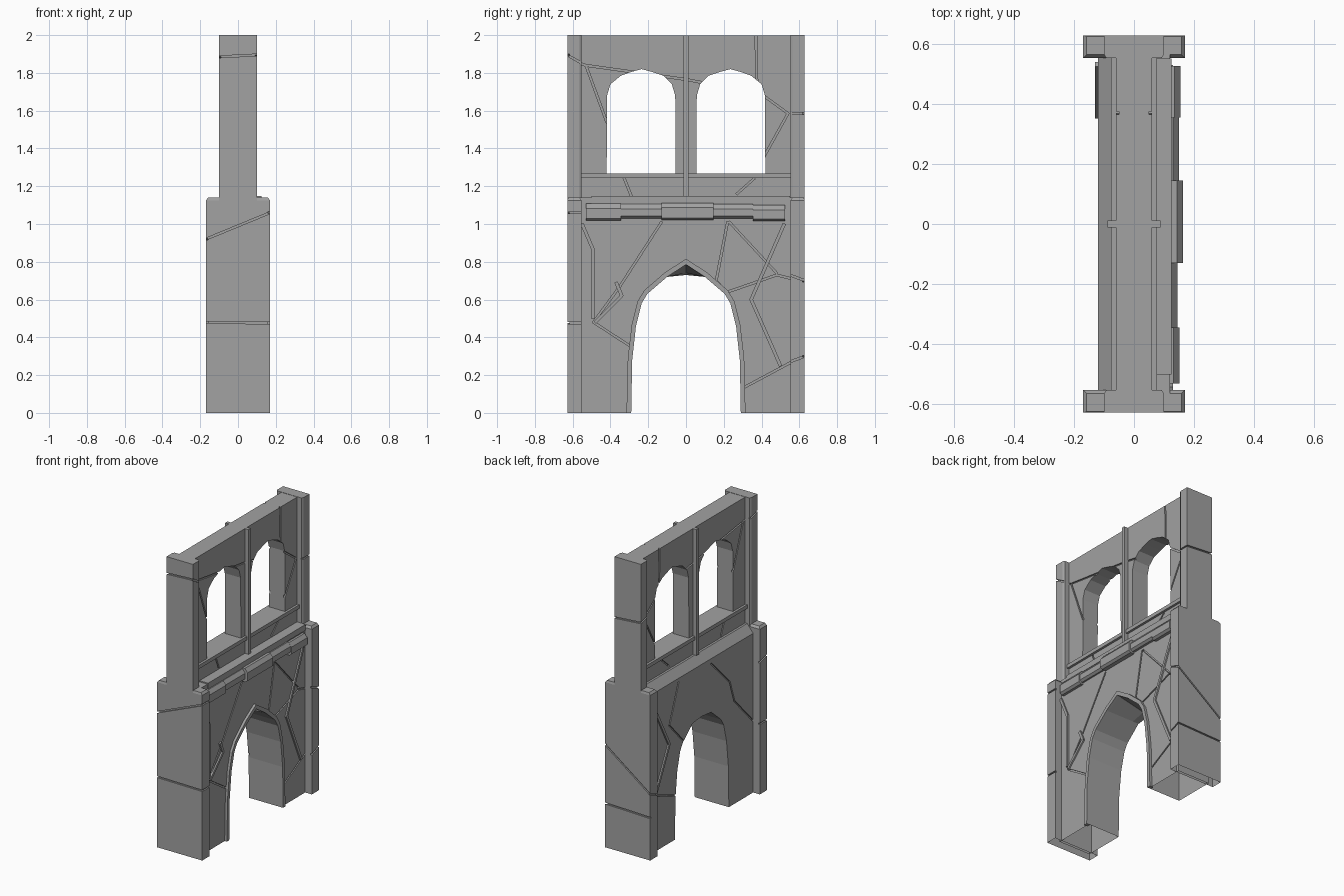
import bpy, bmesh, math
from mathutils import Matrix, Vector

if "Cube" in bpy.data.objects:
    bpy.data.objects.remove(bpy.data.objects["Cube"])

stone = bpy.data.materials.new("grey_stone")
stone.diffuse_color = (0.36, 0.36, 0.36, 1)
stone.use_nodes = True
stone.node_tree.nodes["Principled BSDF"].inputs["Base Color"].default_value = stone.diffuse_color


def finish(bm, name):
    bmesh.ops.recalc_face_normals(bm, faces=bm.faces)
    me = bpy.data.meshes.new(name)
    bm.to_mesh(me)
    bm.free()
    me.materials.append(stone)
    ob = bpy.data.objects.new(name, me)
    bpy.context.collection.objects.link(ob)
    return ob


def loft(bm, sections):
    """Skin a list of equal-length closed loops and cap both ends."""
    rings = [[bm.verts.new(p) for p in s] for s in sections]
    n = len(rings[0])
    for a, b in zip(rings, rings[1:]):
        for i in range(n):
            j = (i + 1) % n
            bm.faces.new((a[i], a[j], b[j], b[i]))
    bm.faces.new(rings[0])
    bm.faces.new(rings[-1])


def prism(bm, pts, x0, x1):
    loft(bm, [[(x, y, z) for y, z in pts] for x in (x0, x1)])


def box(bm, x0, x1, y0, y1, z0, z1):
    prism(bm, [(y0, z0), (y1, z0), (y1, z1), (y0, z1)], x0, x1)


def bar(bm, axis, s, p, q, w=0.01, d=0.01):
    """Thin bar from p to q lying on the plane axis = s, half sunk in it."""
    p3, q3 = [Vector((s, *v)) if axis == 'x' else Vector((v[0], s, v[1])) for v in (p, q)]
    along = (q3 - p3).normalized()
    out = Vector((1, 0, 0)) if axis == 'x' else Vector((0, 1, 0))
    side = along.cross(out)
    e = along * 0.003
    loft(bm, [[c + side * a * w / 2 + out * b * d for a, b in ((-1, -1), (1, -1), (1, 1), (-1, 1))]
              for c in (p3 - e, q3 + e)])


def carve(ob, *cutters):
    """Subtract the cutters, then open the underside."""
    for c in cutters:
        m = ob.modifiers.new("cut", 'BOOLEAN')
        m.operation, m.object, m.solver, m.use_self = 'DIFFERENCE', c, 'EXACT', True
    dg = bpy.context.evaluated_depsgraph_get()
    me = bpy.data.meshes.new_from_object(ob.evaluated_get(dg))
    ob.modifiers.clear()
    ob.data = me
    for c in cutters:
        bpy.data.objects.remove(c)
    bm = bmesh.new()
    bm.from_mesh(me)
    low = [f for f in bm.faces if all(v.co.z < 0.001 for v in f.verts)]
    bmesh.ops.delete(bm, geom=low, context='FACES')
    bm.to_mesh(me)
    bm.free()


def cracks(lines):
    bm = bmesh.new()
    for axis, s, *pts in lines:
        for p, q in zip(pts, pts[1:]):
            bar(bm, axis, s, p, q)
    ob = finish(bm, "crack_cutter")
    ob.hide_render = True
    return ob


def mirrored(half):
    """Left side points up to the apex, then mirrored down the right."""
    return [(-y, z) for y, z in half] + [(y, z) for y, z in half[-2::-1]]


inner = mirrored([(.29, 0), (.285, .28), (.265, .46), (.235, .58), (.205, .63), (.10, .72), (0, .785)])
outer = mirrored([(.315, 0), (.308, .29), (.287, .47), (.257, .59), (.22, .65), (.11, .745), (0, .815)])

# Lower wall with pointed arch; the back crown is lower and its top edge slopes
def wall_section(x, top, t):
    cap = .785 - .055 * t
    return ([(x, -.57, 0)] + [(x, y, min(z, cap)) for y, z in inner]
            + [(x, .57, 0), (x, .57, top), (x, -.57, top)])

bm = bmesh.new()
loft(bm, [wall_section(-.12, 1.085, 1), wall_section(-.075, 1.14, .8), wall_section(.12, 1.14, 0)])
lower_wall = finish(bm, "lower_wall")
carve(lower_wall, cracks([
    ('x', .12, (-.13, 1.01), (-.35, .67), (-.49, .48), (-.29, .35)),
    ('x', .12, (.22, 1.01), (.16, .7), (.22, .64), (.48, .73), (.56, .71)),
    ('x', .12, (.23, 1.01), (.48, .74)),
    ('x', .12, (.28, .12), (.56, .27)),
    ('x', -.12, (-.1, 1.05), (-.3, .85), (-.35, .7), (-.56, .48)),
    ('x', -.12, (.25, 1.06), (.35, .8), (.2, .64)),
    ('x', -.12, (.56, .4), (.28, .3)),
]))

# Raised trim round the front of the arch
bm = bmesh.new()
for i in range(len(inner) - 1):
    prism(bm, [inner[i], inner[i + 1], outer[i + 1], outer[i]], .11, .137)
finish(bm, "arch_trim")

# Bent rib strips on the spandrels
bm = bmesh.new()
for x, paths in ((.12, (((.52, 1.0), (.345, .6), (.5, .25)),
                        ((-.55, 1.0), (-.49, .86), (-.49, .5)),
                        ((-.48, .48), (-.34, .62), (-.37, .69)))),
                 (-.12, (((.53, 1.0), (.36, .68), (.5, .4)),))):
    for path in paths:
        for p, q in zip(path, path[1:]):
            bar(bm, 'x', x, p, q, .018, .01)
finish(bm, "spandrel_ribs")

# End pillars: broad lower stage with bevelled cap, narrower upper stage
def rect(x, y0, y1, z):
    return [(-x, y0, z), (x, y0, z), (x, y1, z), (-x, y1, z)]

for s, side in ((-1, "front"), (1, "rear")):
    bm = bmesh.new()
    a, b = s * .552, s * .628
    loft(bm, [rect(.17, a, b, 0), rect(.17, a, b, 1.125), rect(.158, a + s * .012, b - s * .004, 1.14)])
    low = finish(bm, side + "_lower_pillar")
    bm = bmesh.new()
    xs = [(-.10, b), (.10, b), (.10, s * .565), (.092, a), (-.092, a), (-.10, s * .565)]
    loft(bm, [[(x, y, z) for x, y in xs] for z in (1.1, 2)])
    up = finish(bm, side + "_upper_pillar")
    if s < 0:
        carve(low, cracks([('y', b, (-.17, .92), (.17, 1.06)), ('y', b, (-.17, .48), (.17, .475)),
                           ('x', .17, (-.63, 1.06), (-.55, 1.06)), ('x', .17, (-.63, .475), (-.55, .475)),
                           ('x', -.17, (-.63, .92), (-.55, .9)), ('x', -.17, (-.63, .48), (-.55, .48))]))
        carve(up, cracks([('y', b, (-.1, 1.885), (.1, 1.895)), ('x', .1, (-.63, 1.895), (-.55, 1.85)),
                          ('x', -.1, (-.63, 1.885), (-.55, 1.86))]))
    else:
        carve(low, cracks([('y', b, (-.17, .45), (.17, .7)), ('y', b, (-.17, .29), (.17, .3)),
                           ('x', .17, (.63, .7), (.55, .73)), ('x', .17, (.63, .3), (.55, .27)),
                           ('x', -.17, (.63, .45), (.55, .42))]))
        carve(up, cracks([('y', b, (-.1, 1.6), (.1, 1.585)), ('x', .1, (.63, 1.585), (.55, 1.585)),
                          ('x', -.1, (.63, 1.6), (.55, 1.62))]))

# Upper wall with two round-headed windows
bm = bmesh.new()
box(bm, -.06, .06, -.57, .57, 1.1, 1.998)
upper_wall = finish(bm, "upper_wall")
window = [(.42, 1.26), (.418, 1.68), (.40, 1.74), (.345, 1.785), (.29, 1.805), (.235, 1.82),
          (.18, 1.805), (.12, 1.785), (.075, 1.74), (.057, 1.68), (.055, 1.26)]
bm = bmesh.new()
for s in (-1, 1):
    prism(bm, [(s * y, z) for y, z in window], -.3, .3)
windows = finish(bm, "window_cutter")
windows.hide_render = True
lines = []
for x in (.06, -.06):
    lines += [('x', x, (-.56, 1.85), (-.53, 1.84), (0, 1.765), (.08, 1.75)),
              ('x', x, (-.53, 1.84), (-.42, 1.54)),
              ('x', x, (.37, 2), (.375, 1.76)),
              ('x', x, (.41, 1.68), (.54, 1.585), (.415, 1.36)),
              ('x', x, (-.33, 1.25), (-.29, 1.15)),
              ('x', x, (.36, 1.24), (.27, 1.16))]
carve(upper_wall, windows, cracks(lines))

# Centre mullion on both faces
bm = bmesh.new()
for s in (-1, 1):
    box(bm, s * .05, s * .088, -.012, .012, 1.14, 1.998)
finish(bm, "centre_mullion")

# Window sill
bm = bmesh.new()
box(bm, -.076, .076, -.555, .555, 1.243, 1.268)
finish(bm, "window_sill")

# Stepped front cornice made of uneven blocks
def cornice_block(bm, y0, y1, z0, z1, x):
    prof = [(.1, z0), (x - .015, z0), (x, z0 + .012), (x, z1 - .025), (x - .02, z1), (.1, z1)]
    loft(bm, [[(px, y, pz) for px, pz in prof] for y in (y0, y1)])

bm = bmesh.new()
for y0, y1, z0, z1, x in ((-.53, -.345, 1.018, 1.108, .152), (-.345, -.13, 1.03, 1.105, .145),
                          (-.13, .145, 1.02, 1.112, .163), (.145, .355, 1.03, 1.105, .15),
                          (.355, .525, 1.015, 1.1, .155)):
    cornice_block(bm, y0, y1, z0, z1, x)
finish(bm, "front_cornice")

bm = bmesh.new()
box(bm, .06, .125, -.5, .55, 1.108, 1.148)
finish(bm, "front_ledge")
